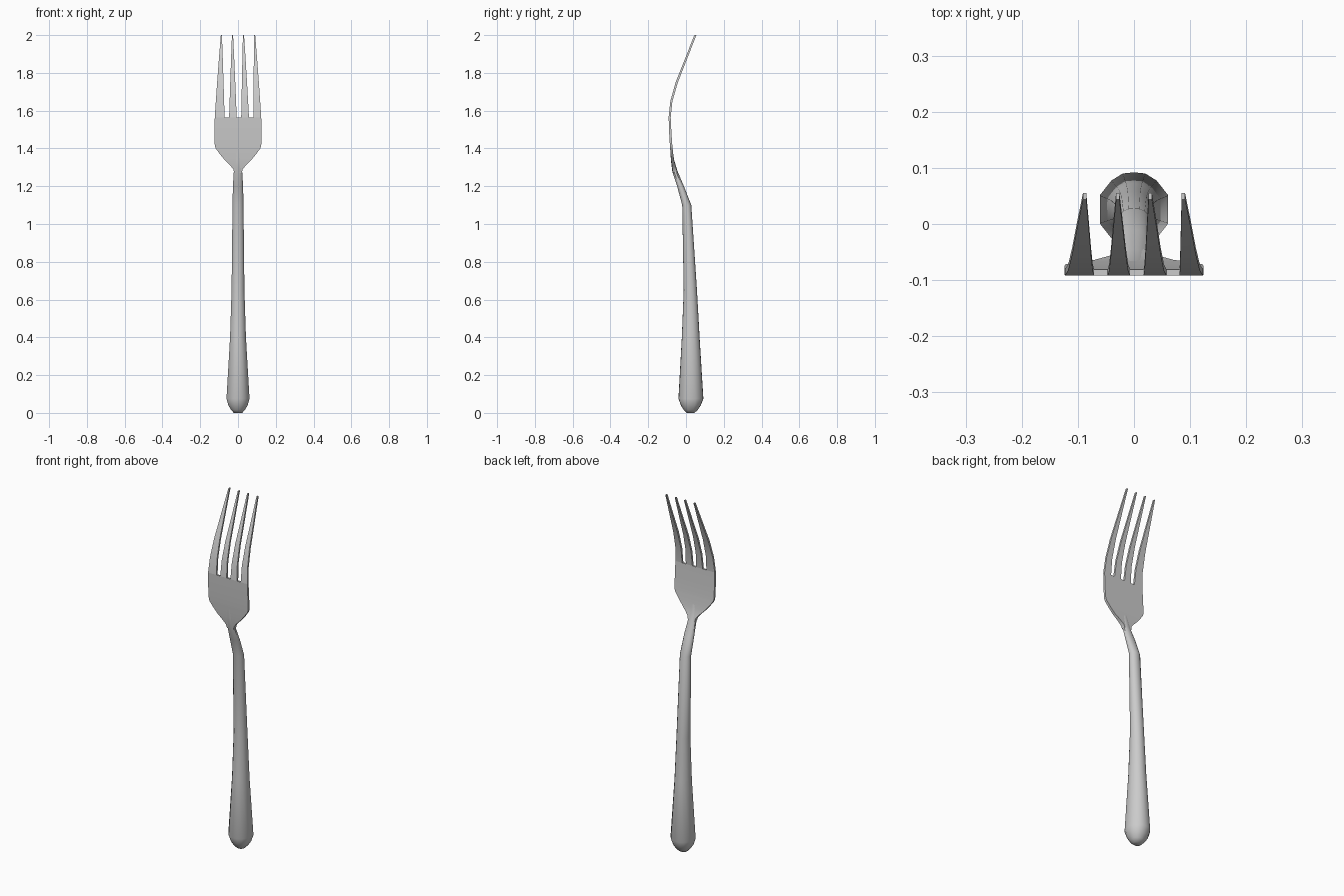
import bpy, bmesh

if "Cube" in bpy.data.objects:
    bpy.data.objects.remove(bpy.data.objects["Cube"])


def loft(name, rings, angle):
    """Skin a list of closed rings and cap both ends."""
    bm = bmesh.new()
    loops = [[bm.verts.new(p) for p in ring] for ring in rings]
    n = len(loops[0])
    for a, b in zip(loops, loops[1:]):
        for i in range(n):
            j = (i + 1) % n
            bm.faces.new((a[i], a[j], b[j], b[i]))
    bm.faces.new(loops[0])
    bm.faces.new(loops[-1])
    bmesh.ops.recalc_face_normals(bm, faces=bm.faces)
    mesh = bpy.data.meshes.new(name)
    bm.to_mesh(mesh)
    bm.free()
    obj = bpy.data.objects.new(name, mesh)
    bpy.context.collection.objects.link(obj)
    bpy.context.view_layer.objects.active = obj
    obj.select_set(True)
    bpy.ops.object.shade_smooth_by_angle(angle=angle)
    obj.select_set(False)


def lerp(table, z):
    """Interpolate the values of a table keyed by height."""
    for a, b in zip(table, table[1:]):
        if z <= b[0]:
            t = (z - a[0]) / (b[0] - a[0])
            return [p + (q - p) * t for p, q in zip(a[1:], b[1:])]
    return table[-1][1:]


# Handle: faceted oval section, stations are (z, half width, front y, back y)
quarter = [(0, 1), (0.33, 0.97), (0.66, 0.78), (1, 0.38)]
right = quarter + [(x, -y) for x, y in reversed(quarter)]
section = right + [(-x, y) for x, y in reversed(right[1:-1])]
handle = [
    (0.00, 0.022, 0.004, 0.044), (0.015, 0.036, -0.012, 0.062),
    (0.04, 0.051, -0.027, 0.078), (0.075, 0.061, -0.04, 0.092),
    (0.40, 0.042, -0.022, 0.072), (0.65, 0.034, -0.012, 0.058),
    (1.10, 0.029, -0.02, 0.028), (1.20, 0.027, -0.047, -0.011),
    (1.28, 0.022, -0.073, -0.045), (1.34, 0.021, -0.080, -0.063),
    (1.40, 0.018, -0.084, -0.073),
]
loft("handle", [[(x * w, (f + b) / 2 + y * (b - f) / 2, z) for x, y in section]
                for z, w, f, b in handle], 0.9)

# Side curve shared by head and tines: (z, front y, back y)
curve = [
    (1.27, -0.069, -0.045), (1.34, -0.079, -0.064), (1.41, -0.085, -0.072),
    (1.48, -0.089, -0.077), (1.565, -0.092, -0.081), (1.65, -0.083, -0.072),
    (1.75, -0.055, -0.043), (1.87, -0.007, 0.004), (2.00, 0.044, 0.055),
]


def plate_ring(z, x0, x1):
    f, b = lerp(curve, z)
    return [(x0, f, z), (x1, f, z), (x1, b, z), (x0, b, z)]


# Head: flat plate flaring from the neck
head = [(1.27, 0.02), (1.29, 0.025), (1.31, 0.041), (1.34, 0.071), (1.37, 0.096),
        (1.40, 0.118), (1.415, 0.123), (1.48, 0.124), (1.565, 0.123)]
loft("head", [plate_ring(z, -w, w) for z, w in head], 0.6)

# Tines: base left, base right, tip centre
tines = [(-0.123, -0.071, -0.088), (-0.047, -0.007, -0.029),
         (0.017, 0.058, 0.029), (0.081, 0.123, 0.088)]
for i, (x0, x1, tip) in enumerate(tines):
    rings = []
    for z in (1.565, 1.65, 1.75, 1.87, 2.0):
        t = (z - 1.565) / 0.435
        t = t * (0.88 + 0.12 * t)
        rings.append(plate_ring(z, x0 + (tip - 0.003 - x0) * t,
                                x1 + (tip + 0.003 - x1) * t))
    loft(f"tine_{i + 1}", rings, 0.6)
